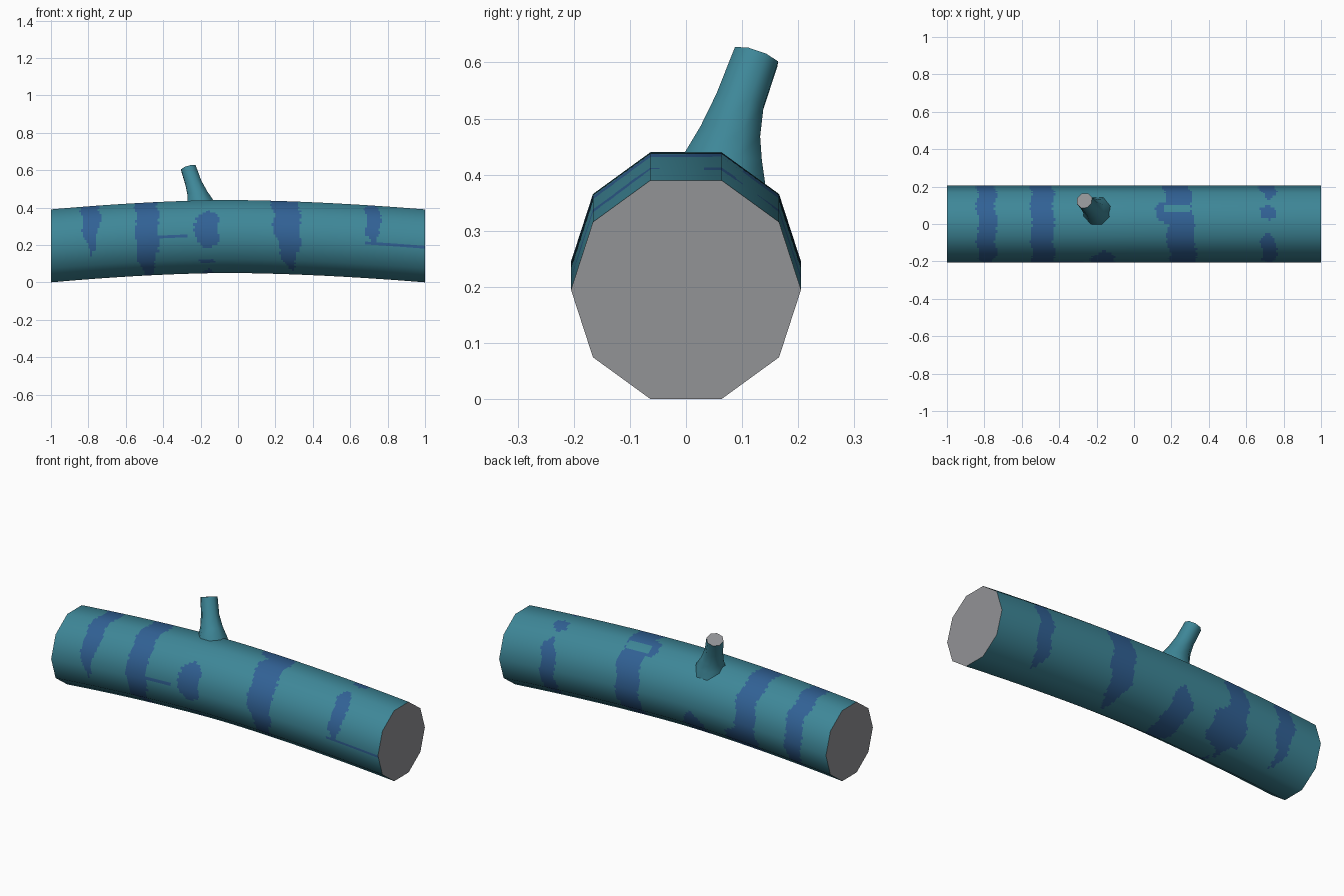
import bpy, bmesh, math
from mathutils import Vector

if "Cube" in bpy.data.objects:
    bpy.data.objects.remove(bpy.data.objects["Cube"])


def material(name, srgb):
    m = bpy.data.materials.new(name)
    lin = [((c / 255 + 0.055) / 1.055) ** 2.4 for c in srgb]
    m.diffuse_color = (*lin, 1)
    m.use_nodes = True
    m.node_tree.nodes["Principled BSDF"].inputs["Base Color"].default_value = m.diffuse_color
    return m


TEAL = material("teal bark", (62, 135, 152))
BLUE = material("blue patches", (49, 97, 149))
GREY = material("grey cut wood", (146, 147, 150))

# Patches: start angle, end angle, x at start, x at end, half width.
# Angle 0 is the front, 90 the top, 180 the back, 270 the bottom.
PATCHES = [
    (-24, 250, -.785, -.79, .05),      # stripe near the left end
    (-90, 278, -.48, -.50, .06),       # second stripe and its bulge behind
    (190, 255, -.46, -.47, .10),
    (-20, 45, -.165, -.165, .062),     # middle spots
    (188, 300, -.165, -.165, .062),
    (-47, -34, -.16, -.16, .04),
    (-66, 278, .285, .20, .071),       # stripe right of the middle
    (88, 130, .20, .20, .08),
    (-2, 79, .725, .72, .038),         # broken stripe near the right end
    (96, 121, .72, .72, .04),
    (127, 247, .72, .705, .043),
    (-3, 1, .76, .76, .09),            # thin streaks
    (-5, -1, .90, .90, .10),
    (1, 5, -.35, -.35, .08),
]


def in_patch(a, x):
    if 107 < a < 120 and .16 < x < .30:     # notch in the right stripe
        return False
    x += 0.007 * math.sin(a * 0.12) + 0.004 * math.sin(a * 0.6 + 2)
    for a0, a1, c0, c1, w in PATCHES:
        for ang in (a, a - 360):
            t = (ang - a0) / (a1 - a0)
            if 0 < t < 1 and abs(x - c0 - (c1 - c0) * t) < w * min(1, 6 * t * (1 - t)):
                return True
    return False


def tube(name, rings, mat_rule):
    """Skin a list of rings, cap both ends in grey."""
    n = len(rings[0])
    faces, mats = [], []
    for i in range(len(rings) - 1):
        for k in range(n):
            j = (k + 1) % n
            faces.append((i * n + k, i * n + j, (i + 1) * n + j, (i + 1) * n + k))
            mats.append(mat_rule(i, k))
    last = (len(rings) - 1) * n
    faces += [tuple(reversed(range(n))), tuple(last + k for k in range(n))]
    mats += [2, 2]
    me = bpy.data.meshes.new(name)
    me.from_pydata([p for r in rings for p in r], [], faces)
    for m in (TEAL, BLUE, GREY):
        me.materials.append(m)
    for p, mi in zip(me.polygons, mats):
        p.material_index = mi
        p.use_smooth = True
    bm = bmesh.new()
    bm.from_mesh(me)
    bmesh.ops.recalc_face_normals(bm, faces=bm.faces)
    bm.to_mesh(me)
    bm.free()
    ob = bpy.data.objects.new(name, me)
    bpy.context.collection.objects.link(ob)
    return ob


# Log: ten-sided bent trunk, finely divided so the patches can be cut as faces
SIDES, SUB, NX, R = 10, 8, 200, 0.205
N = SIDES * SUB


def centre_z(x):
    d = (x + 0.05) / (1.05 if x > -0.05 else -0.95)
    return 0.245 - 0.05 * d ** 1.7


def corner(i):
    a = math.tau * i / SIDES
    return Vector((0, -R * math.cos(a), R * math.sin(a)))


section = [corner(k // SUB).lerp(corner(k // SUB + 1), (k % SUB) / SUB) for k in range(N)]
stations = [-1 + 2 * i / NX for i in range(NX + 1)]
log = tube("log", [[p + Vector((x, 0, centre_z(x))) for p in section] for x in stations],
           lambda i, k: int(in_patch((k + 0.5) * 360 / N, stations[i] + 1 / NX)))

# round shading across the ten flat sides, flat shading on the sawn ends
normals = []
for p in log.data.polygons:
    for v in p.vertices:
        if p.material_index == 2:
            normals.append(p.normal.copy())
        else:
            x, q = stations[v // N], section[v % N]
            slope = (centre_z(min(x + .01, 1)) - centre_z(max(x - .01, -1))) / 0.02
            normals.append(Vector((-slope * q.z, q.y, q.z)).normalized())
log.data.normals_split_custom_set(normals)

# Branch stub: eight-sided rings (x, y, z, radius) that lean more and more
PATH = [(-.195, .060, .37, .090), (-.200, .066, .43, .075), (-.217, .079, .475, .058),
        (-.238, .096, .53, .047), (-.265, .125, .61, .044)]
rings = []
for i, (x, y, z, r) in enumerate(PATH):
    t = i / (len(PATH) - 1)
    rot = Vector((0, 0, 1)).rotation_difference(Vector((-.3 * t, .35 * t, 1)))
    angles = [math.tau * (k + 0.5) / 8 for k in range(8)]
    rings.append([Vector((x, y, z)) + rot @ Vector((r * math.cos(a), r * math.sin(a), 0)) for a in angles])
branch = tube("branch_stub", rings, lambda i, k: 0)
bpy.context.view_layer.objects.active = branch
branch.select_set(True)
bpy.ops.object.shade_smooth_by_angle(angle=math.radians(60))
